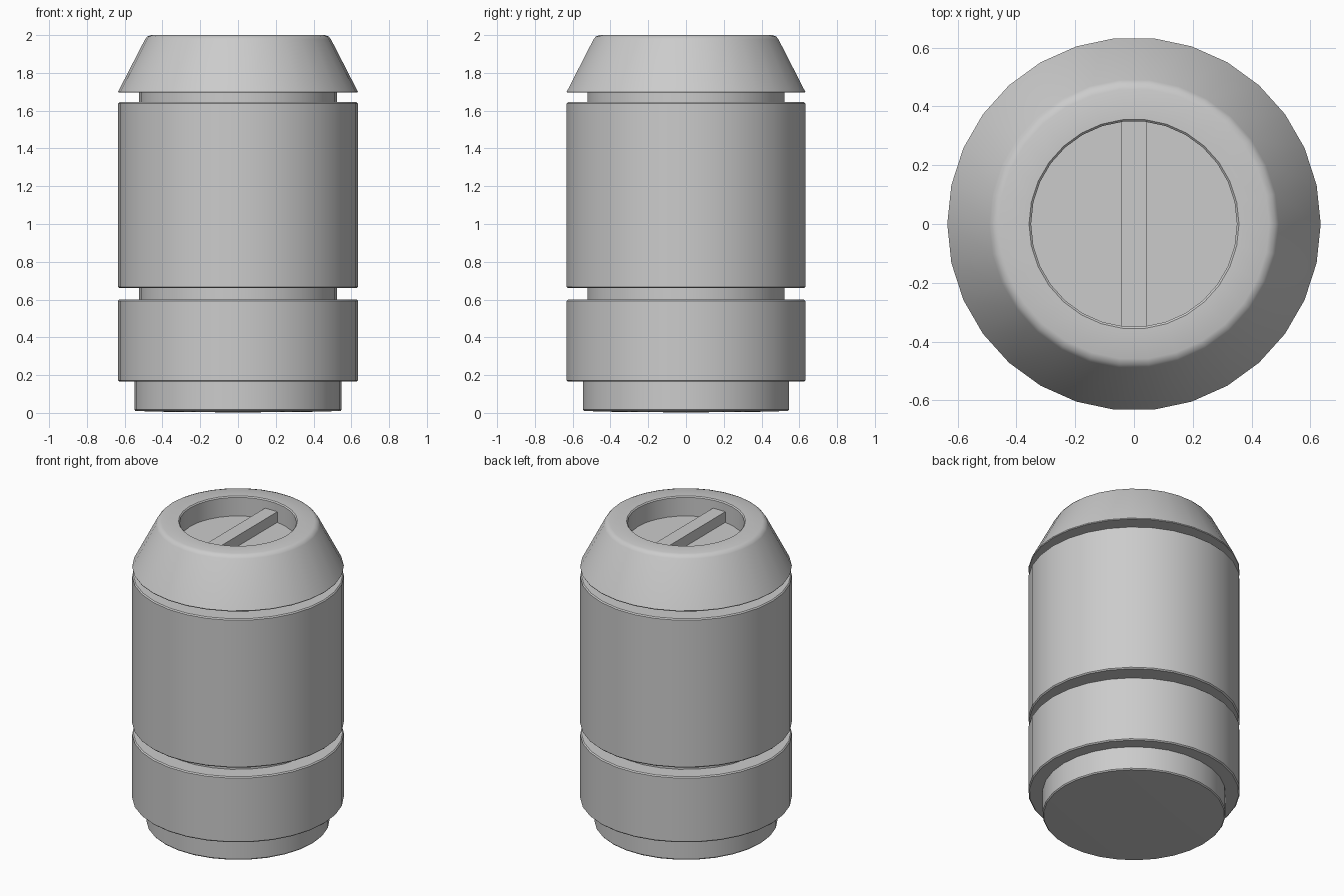
import bpy, bmesh, math

if "Cube" in bpy.data.objects:
    bpy.data.objects.remove(bpy.data.objects["Cube"])

SIDES = 30


def finish(name, bm):
    bmesh.ops.recalc_face_normals(bm, faces=bm.faces)
    mesh = bpy.data.meshes.new(name)
    bm.to_mesh(mesh)
    bm.free()
    obj = bpy.data.objects.new(name, mesh)
    bpy.context.collection.objects.link(obj)
    bpy.ops.object.select_all(action='DESELECT')
    obj.select_set(True)
    bpy.context.view_layer.objects.active = obj
    return obj


def lathe(name, profile):
    """Spin a (radius, z) profile around z."""
    bm = bmesh.new()
    verts = [bm.verts.new((r, 0, z)) for r, z in profile]
    edges = [bm.edges.new(pair) for pair in zip(verts, verts[1:])]
    bmesh.ops.spin(bm, geom=verts + edges, cent=(0, 0, 0), axis=(0, 0, 1),
                   angle=math.tau, steps=SIDES, use_duplicate=False)
    bmesh.ops.remove_doubles(bm, verts=bm.verts, dist=0.0005)
    obj = finish(name, bm)
    # make sure the shell faces outwards
    me = obj.data
    side = max(me.polygons, key=lambda p: p.area)
    if side.normal.dot((side.center.x, side.center.y, 0)) < 0:
        me.flip_normals()
    bpy.ops.object.shade_smooth_by_angle(angle=math.radians(35))
    return obj


def band(z0, z1, r=0.635, b=0.007):
    """Profile of a raised ring with softened edges."""
    return [(r - b, z0), (r, z0 + b), (r, z1 - b), (r - b, z1)]


# barrel: foot, lower band, groove, main band, upper groove
GROOVE = 0.525
lathe("barrel",
      [(0, 0.003), (0.32, 0.004), (0.543, 0.01), (0.549, 0.017), (0.549, 0.165)]
      + band(0.165, 0.60) + [(GROOVE, 0.60), (GROOVE, 0.66)]
      + band(0.66, 1.645) + [(GROOVE, 1.645), (GROOVE, 1.695)])

# tapered cap with round recess in the top
lathe("cap",
      [(GROOVE, 1.695), (0.632, 1.695), (0.635, 1.70), (0.492, 1.978),
       (0.48, 1.993), (0.46, 2.0), (0.357, 2.0), (0.35, 1.993),
       (0.35, 1.87), (0, 1.87)])

# grip bar across the recess
bm = bmesh.new()
bmesh.ops.create_cube(bm, size=1)
for v in bm.verts:
    v.co = (v.co.x * 0.09, v.co.y * 0.696, 1.905 + v.co.z * 0.07)
finish("grip_bar", bm)
